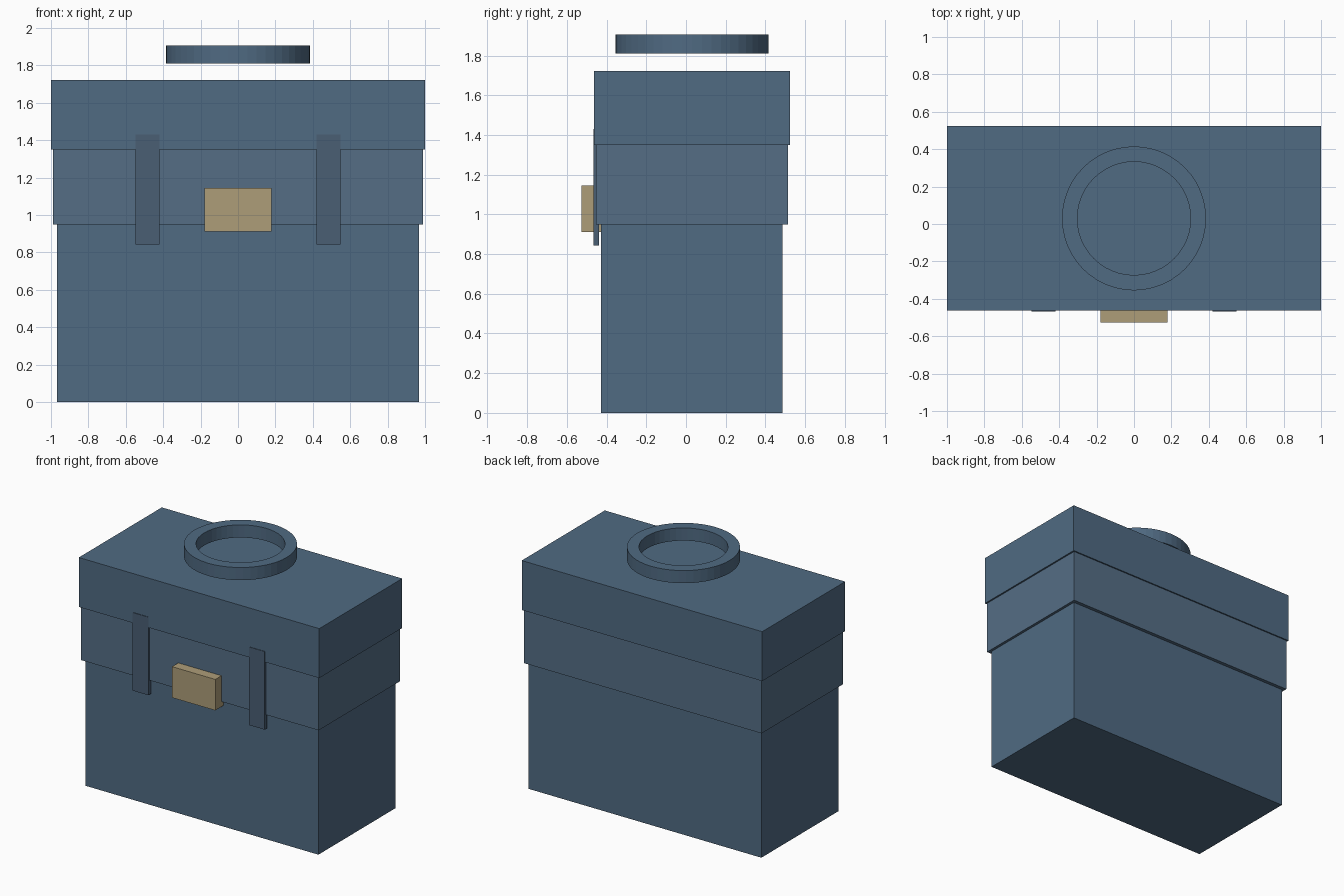
import bpy, bmesh, math

if "Cube" in bpy.data.objects:
    bpy.data.objects.remove(bpy.data.objects["Cube"])

CY = 0.03  # depth centre of the case


def material(name, rgb):
    m = bpy.data.materials.new(name)
    m.diffuse_color = (*rgb, 1)
    m.use_nodes = True
    m.node_tree.nodes["Principled BSDF"].inputs["Base Color"].default_value = m.diffuse_color
    return m


blue = material("blue", (0.08, 0.145, 0.225))
light_blue = material("light_blue", (0.09, 0.155, 0.235))
dark_blue = material("dark_blue", (0.068, 0.113, 0.175))
brass = material("brass", (0.42, 0.34, 0.19))


def finish(name, bm, mat):
    bmesh.ops.recalc_face_normals(bm, faces=bm.faces)
    mesh = bpy.data.meshes.new(name)
    bm.to_mesh(mesh)
    bm.free()
    mesh.materials.append(mat)
    obj = bpy.data.objects.new(name, mesh)
    bpy.context.collection.objects.link(obj)
    return obj


def box(name, x, y, z, mat):
    """Box from (min, max) ranges on each axis."""
    bm = bmesh.new()
    bmesh.ops.create_cube(bm, size=1)
    for v in bm.verts:
        v.co = [(r[0] + r[1]) / 2 + c * (r[1] - r[0]) for r, c in zip((x, y, z), v.co)]
    return finish(name, bm, mat)


def ring(name, r_in, r_out, z0, z1, n, mat):
    """Flat ring with a rectangular section."""
    bm = bmesh.new()
    section = [(r_in, z0), (r_out, z0), (r_out, z1), (r_in, z1)]
    loops = []
    for i in range(n):
        a = 2 * math.pi * i / n
        loops.append([bm.verts.new((r * math.cos(a), CY + r * math.sin(a), z)) for r, z in section])
    for i in range(n):
        p, q = loops[i], loops[(i + 1) % n]
        for k in range(4):
            bm.faces.new((p[k], q[k], q[(k + 1) % 4], p[(k + 1) % 4]))
    return finish(name, bm, mat)


# Stacked case: body, middle band and lid, each slightly wider
for name, hx, hy, z, mat in (
    ("case_body", 0.968, 0.457, (0, 0.95), blue),
    ("middle_band", 0.988, 0.483, (0.95, 1.35), light_blue),
    ("lid", 1.0, 0.493, (1.35, 1.722), blue),
):
    box(name, (-hx, hx), (CY - hy, CY + hy), z, mat)

# Front straps
for name, x0 in (("left_strap", -0.549), ("right_strap", 0.419)):
    box(name, (x0, x0 + 0.13), (-0.467, -0.437), (0.843, 1.43), dark_blue)

# Front clasp
box("clasp", (-0.18, 0.18), (-0.527, -0.427), (0.912, 1.145), brass)

# Ring handle above the lid
ring("handle_ring", 0.303, 0.385, 1.81, 1.905, 48, blue)
